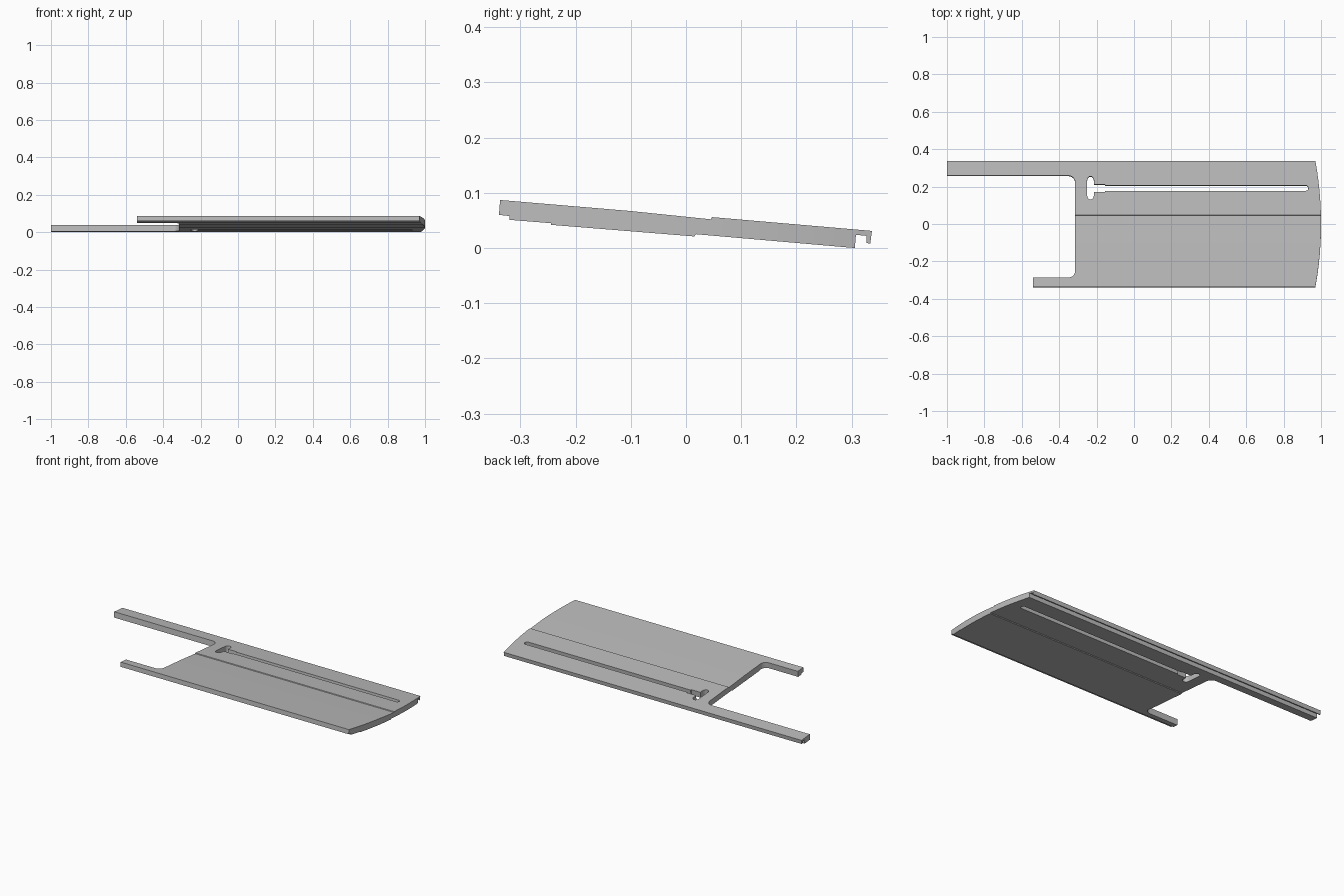
import bpy
import math
from mathutils import Matrix, Vector

default = bpy.data.objects.get("Cube")
if default:
    bpy.data.objects.remove(default, do_unlink=True)

TILT = -0.083
CENTRE_Z = 0.044

# Single flat grey
grey = bpy.data.materials.new("plain grey")
grey.use_nodes = True
colour = (0.5, 0.5, 0.5, 1)
grey.diffuse_color = colour
grey.node_tree.nodes["Principled BSDF"].inputs["Base Color"].default_value = colour


def prism(name, start, end):
    """Closed solid between two matching point loops."""
    n = len(start)
    faces = [tuple(range(n))[::-1], tuple(range(n, 2 * n))]
    faces += [(i, (i + 1) % n, n + (i + 1) % n, n + i) for i in range(n)]
    mesh = bpy.data.meshes.new(name)
    mesh.from_pydata(start + end, [], faces)
    mesh.materials.append(grey)
    obj = bpy.data.objects.new(name, mesh)
    bpy.context.collection.objects.link(obj)
    return obj


def cutter(name, outline):
    """Plan outline extruded square to the sloping sheet."""
    outline = outline if area(outline) > 0 else outline[::-1]
    obj = prism(name, [(x, y, -0.2) for x, y in outline], [(x, y, 0.2) for x, y in outline])
    obj.data.transform(Matrix.Translation((0, 0, CENTRE_Z)) @ Matrix.Rotation(TILT, 4, "X"))
    obj.hide_render = True
    obj.hide_set(True)
    return obj


def area(pts):
    return sum(a[0] * b[1] - b[0] * a[1] for a, b in zip(pts, pts[1:] + pts[:1]))


def arc(cx, cy, rx, ry, a0, a1, steps=8):
    angles = [math.radians(a0 + (a1 - a0) * i / steps) for i in range(steps + 1)]
    return [(cx + rx * math.cos(a), cy + ry * math.sin(a)) for a in angles]


# Side profile: stepped front lip, shallow centre step, grooved back edge
profile = [
    (-0.337, 0.087), (-0.339, 0.060), (-0.320, 0.058), (-0.320, 0.051),
    (-0.245, 0.045), (-0.245, 0.042), (0.015, 0.021), (0.018, 0.025),
    (0.306, 0.0), (0.308, 0.024), (0.327, 0.022), (0.327, 0.009),
    (0.334, 0.008), (0.337, 0.031), (0.047, 0.056), (0.045, 0.052),
    (-0.10, 0.067),
]
panel = prism("sliding_panel",
              [(-1.0, y, z) for y, z in profile][::-1],
              [(1.05, y, z) for y, z in profile][::-1])

# Plan outline: two arms, filleted notch and bowed right end
bow = [(1 - 0.03 * (y / 0.337) ** 2, y) for y in [0.4 - 0.8 * i / 24 for i in range(25)]]
outline = [(-1.1, 0.4)] + bow + [(-0.54, -0.4), (-0.54, -0.288)]
outline += arc(-0.35, -0.253, 0.035, 0.035, -90, 0)
outline += arc(-0.35, 0.223, 0.035, 0.035, 0, 90)
outline += [(-1.1, 0.258)]

# T-shaped slot: rounded cross bar, wide neck and long narrow channel
slot = [(-0.215, 0.171), (-0.155, 0.171), (-0.155, 0.177)]
slot += arc(0.92, 0.191, 0.012, 0.014, -90, 90)
slot += [(-0.155, 0.205), (-0.155, 0.211), (-0.215, 0.211)]
slot += arc(-0.2325, 0.235, 0.0175, 0.02, 0, 180)
slot += arc(-0.2325, 0.15, 0.0175, 0.02, 180, 360)

for name, shape, operation in (("plan_cutter", outline, "INTERSECT"),
                               ("slot_cutter", slot, "DIFFERENCE")):
    mod = panel.modifiers.new(name, "BOOLEAN")
    mod.operation = operation
    mod.solver = "EXACT"
    mod.object = cutter(name, shape)

# Bake the cuts and drop the helpers
bpy.context.view_layer.update()
graph = bpy.context.evaluated_depsgraph_get()
cut = bpy.data.meshes.new_from_object(panel.evaluated_get(graph))
helpers = [m.object for m in panel.modifiers]
panel.modifiers.clear()
panel.data = cut
for helper in helpers:
    bpy.data.objects.remove(helper, do_unlink=True)
